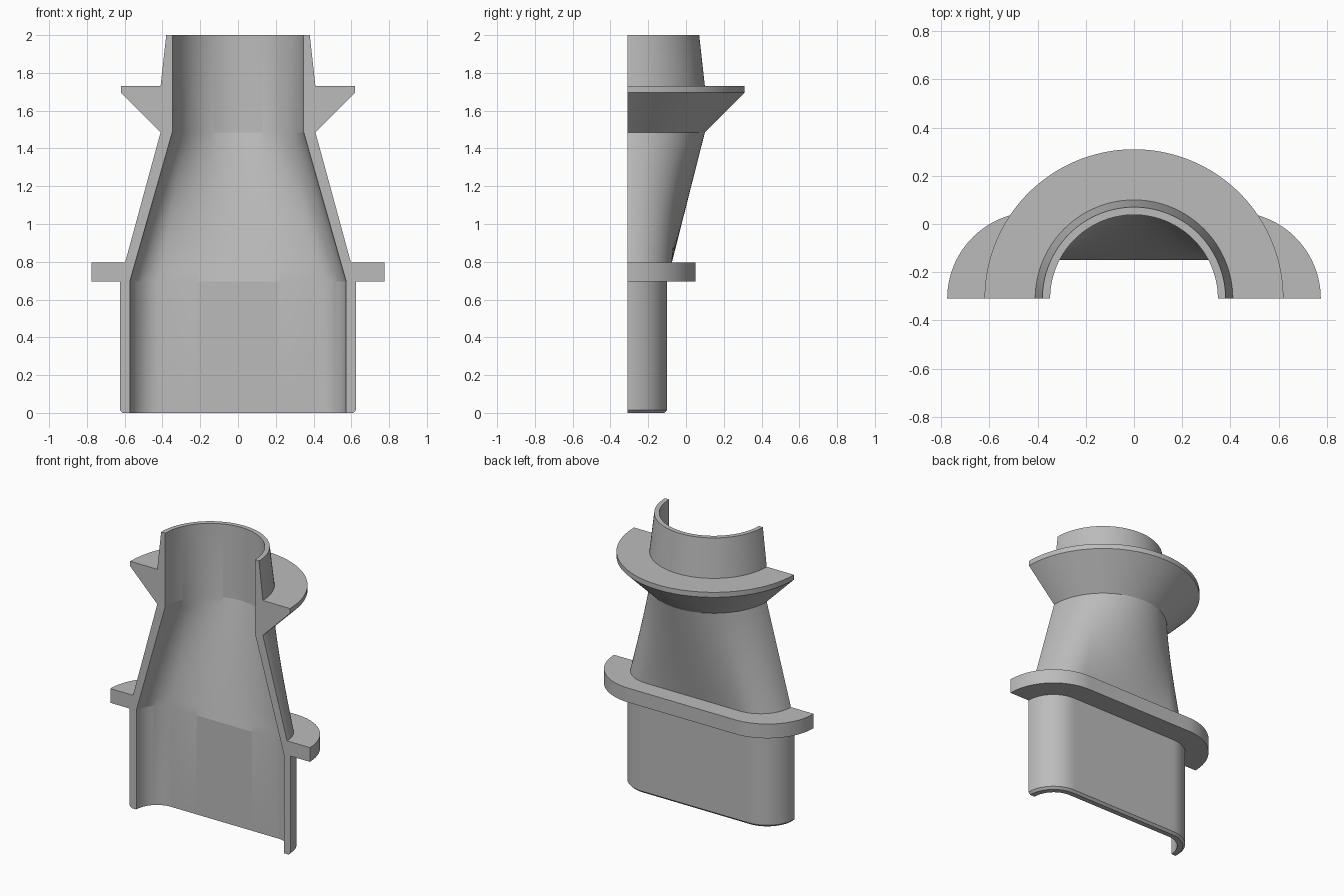
import bpy
import bmesh
from math import pi, sin, cos, radians

cube = bpy.data.objects.get("Cube")
if cube:
    bpy.data.objects.remove(cube, do_unlink=True)

STEPS = 96        # samples along each half outline
CUT_Y = -0.31     # plane of the section cut
TAPER_RINGS = 14

grey = bpy.data.materials.new("plain grey")
grey.use_nodes = True
colour = (0.5, 0.5, 0.5, 1)
grey.diffuse_color = colour
grey.node_tree.nodes["Principled BSDF"].inputs["Base Color"].default_value = colour


def half_slot(width, depth, z):
    """Half of a rounded slot, sampled evenly by length; a half circle if width == depth."""
    flat = width - depth
    arc = depth * pi / 2
    total = 2 * arc + 2 * flat
    points = []
    for i in range(STEPS + 1):
        s = total * i / STEPS
        if s < arc:
            a = s / depth
            x, y = flat + depth * cos(a), depth * sin(a)
        elif s <= arc + 2 * flat:
            x, y = flat - (s - arc), depth
        else:
            a = (s - 2 * flat) / depth
            x, y = -flat + depth * cos(a), depth * sin(a)
        points.append((x, CUT_Y + y, z))
    return points


def blend(a, b):
    """Rings strictly between two outlines, joined by straight lines."""
    rings = []
    for k in range(1, TAPER_RINGS):
        t = k / TAPER_RINGS
        rings.append([tuple(p + (q - p) * t for p, q in zip(u, v)) for u, v in zip(a, b)])
    return rings


# Outer skin: slot-shaped spigot with chamfered foot
spigot = [half_slot(0.61, 0.195, 0), half_slot(0.625, 0.21, 0.015),
          half_slot(0.625, 0.21, 0.695)]
# Slot flange
flange = [half_slot(0.775, 0.36, 0.695), half_slot(0.775, 0.36, 0.795)]
# Taper from slot to round, starting on top of the flange
taper_foot = half_slot(0.598, 0.235, 0.795)
taper_top = half_slot(0.41, 0.41, 1.485)
taper = [taper_foot] + blend(taper_foot, taper_top) + [taper_top]
# Flared collar and the round neck above it
collar = [half_slot(0.62, 0.62, 1.695), half_slot(0.62, 0.62, 1.73)]
neck = [half_slot(0.41, 0.41, 1.73), half_slot(0.38, 0.38, 2)]
# Inner bore, from the top down
bore_top = half_slot(0.348, 0.348, 1.485)
bore_foot = half_slot(0.573, 0.16, 0.695)
bore = ([half_slot(0.348, 0.348, 2), bore_top] + blend(bore_top, bore_foot)
        + [bore_foot, half_slot(0.573, 0.16, 0)])

rings = spigot + flange + taper + collar + neck + bore

# Loft all rings into one closed wall and cap the two cut ends
bm = bmesh.new()
grid = [[bm.verts.new(p) for p in ring] for ring in rings]
for a, b in zip(grid, grid[1:] + grid[:1]):
    for i in range(STEPS):
        bm.faces.new((a[i], a[i + 1], b[i + 1], b[i]))
for end in (0, -1):
    bm.faces.new([ring[end] for ring in grid])
bmesh.ops.recalc_face_normals(bm, faces=bm.faces)

mesh = bpy.data.meshes.new("sectioned_pipe_adapter")
bm.to_mesh(mesh)
bm.free()
mesh.materials.append(grey)
adapter = bpy.data.objects.new("sectioned_pipe_adapter", mesh)
bpy.context.collection.objects.link(adapter)

bpy.ops.object.select_all(action='DESELECT')
adapter.select_set(True)
bpy.context.view_layer.objects.active = adapter
bpy.ops.object.shade_smooth_by_angle(angle=radians(10))
